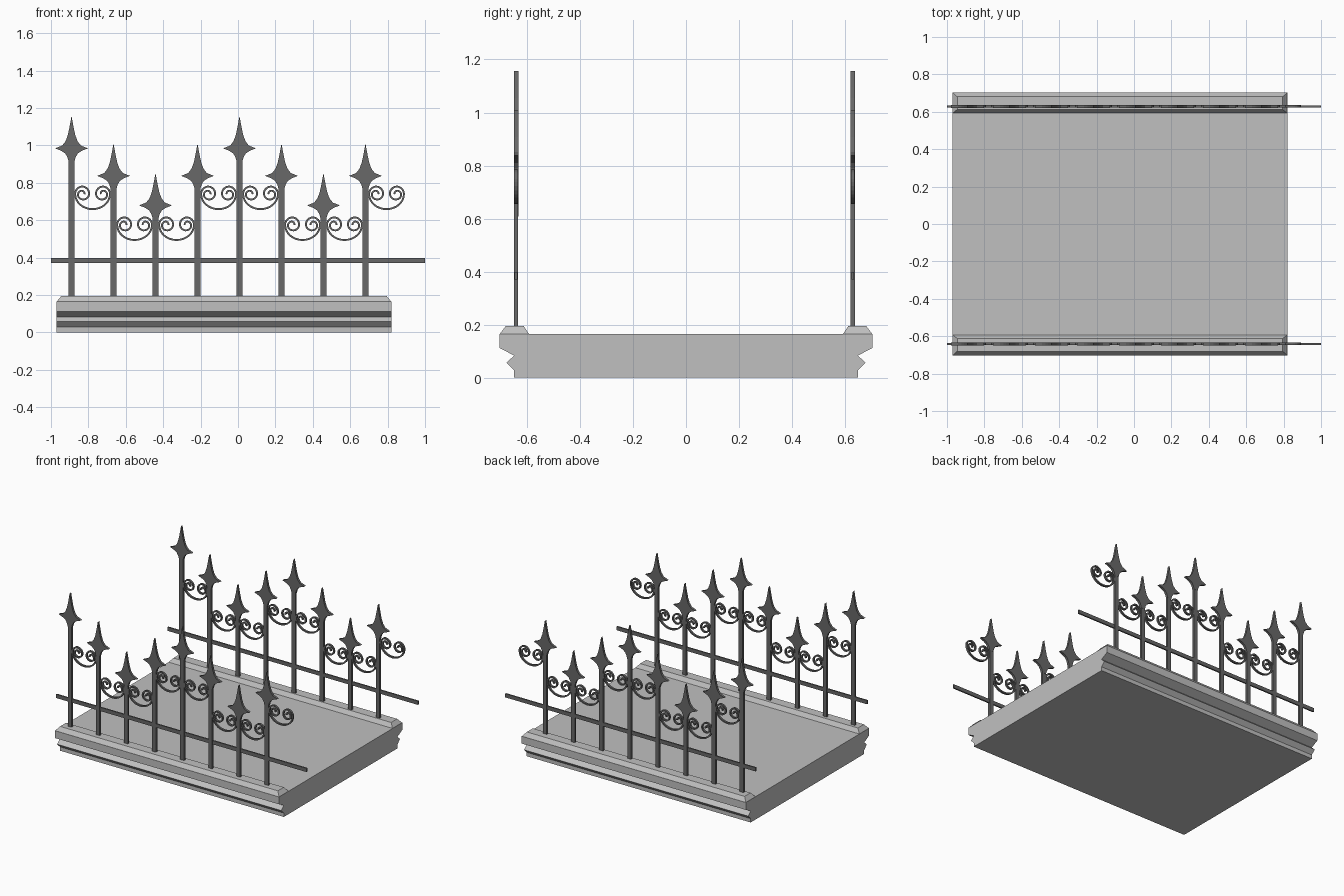
import bpy, bmesh, math
from mathutils import Vector

if "Cube" in bpy.data.objects:
    bpy.data.objects.remove(bpy.data.objects["Cube"])


def material(name, v):
    m = bpy.data.materials.new(name)
    m.diffuse_color = (v, v, v, 1)
    m.use_nodes = True
    m.node_tree.nodes["Principled BSDF"].inputs["Base Color"].default_value = m.diffuse_color
    return m


STONE = material("light_stone", 0.53)
IRON = material("dark_iron", 0.14)


def finish(bm, name, mat):
    bmesh.ops.recalc_face_normals(bm, faces=bm.faces[:])
    me = bpy.data.meshes.new(name)
    bm.to_mesh(me)
    bm.free()
    me.materials.append(mat)
    ob = bpy.data.objects.new(name, me)
    bpy.context.collection.objects.link(ob)
    return ob


def prism(bm, outline, offset):
    """Extrude a closed outline of 3D points by an offset."""
    f = bm.faces.new([bm.verts.new(p) for p in outline])
    r = bmesh.ops.extrude_face_region(bm, geom=[f])
    verts = [g for g in r["geom"] if isinstance(g, bmesh.types.BMVert)]
    bmesh.ops.translate(bm, verts=verts, vec=offset)


def box(bm, x0, x1, y0, y1, z0, z1):
    prism(bm, [(x0, y0, z0), (x1, y0, z0), (x1, y1, z0), (x0, y1, z0)], (0, 0, z1 - z0))


X0, X1 = -0.97, 0.82

# moulded slab: side profile swept along x
half = [(0.648, 0), (0.648, 0.028), (0.677, 0.057), (0.648, 0.083),
        (0.703, 0.112), (0.703, 0.165)]
bm = bmesh.new()
prism(bm, [(X0, y, z) for y, z in half] + [(X0, -y, z) for y, z in reversed(half)],
      (X1 - X0, 0, 0))
finish(bm, "stone_slab", STONE)

# chamfered kerbs under the fences
for side, s in (("front", -1), ("back", 1)):
    bm = bmesh.new()
    rings = []
    for inset, z in ((0, 0.164), (0.025, 0.194)):
        ya, yb = 0.592 + inset * 0.8, 0.703 - inset * 0.9
        rings.append([bm.verts.new((x, s * y, z)) for x, y in
                      ((X0 + inset, ya), (X1 - inset, ya), (X1 - inset, yb), (X0 + inset, yb))])
    bm.faces.new(rings[0])
    bm.faces.new(rings[1])
    for i in range(4):
        j = (i + 1) % 4
        bm.faces.new((rings[0][i], rings[0][j], rings[1][j], rings[1][i]))
    finish(bm, side + "_kerb", STONE)


# half outline of a spear head relative to its tip (x, z)
HEAD = [(0.011, -0.06), (0.02, -0.102), (0.032, -0.135), (0.05, -0.158), (0.088, -0.173),
        (0.055, -0.186), (0.034, -0.2), (0.022, -0.22), (0.015, -0.245)]


def scroll_path():
    """Double scroll centreline: inward spirals joined by a bowl."""
    radii = [0.038, 0.041, 0.037, 0.028, 0.023, 0.018, 0.011]
    pts = []
    for i in range(36, -1, -1):
        k = min(i // 6, 5)
        t = i / 6 - k
        r = radii[k] * (1 - t) + radii[k + 1] * t
        a = math.radians(i * 15)
        pts.append((0.055 + r * math.cos(a), 0.085 + r * math.sin(a)))
    for i in range(1, 9):
        a = math.radians(i * 90 / 8)
        pts.append((0.093 * math.cos(a), 0.085 - 0.08 * math.sin(a)))
    return pts + [(-x, z) for x, z in reversed(pts[:-1])]


def ribbon(bm, path, cx, cy, cz, w, t):
    rings = []
    for i, p in enumerate(path):
        a, b = path[max(i - 1, 0)], path[min(i + 1, len(path) - 1)]
        n = Vector((-(b[1] - a[1]), b[0] - a[0])).normalized() * (w / 2)
        rings.append([bm.verts.new((cx + p[0] + s * n.x, cy + d * t / 2, cz + p[1] + s * n.y))
                      for s, d in ((-1, -1), (1, -1), (1, 1), (-1, 1))])
    for a, b in zip(rings, rings[1:]):
        for i in range(4):
            j = (i + 1) % 4
            bm.faces.new((a[i], a[j], b[j], b[i]))
    bm.faces.new(rings[0])
    bm.faces.new(rings[-1])


TIPS = [1.157, 1.01, 0.852, 1.01]
SCROLL_Z = [0.654, 0.489, 0.489, 0.654]
PATH = scroll_path()

for side, y in (("front", -0.641), ("back", 0.629)):
    posts, heads, scrolls, rail = (bmesh.new() for _ in range(4))
    for i in range(8):
        x, tip = -0.89 + 0.2245 * i, TIPS[i % 4]
        box(posts, x - 0.015, x + 0.015, y - 0.008, y + 0.008, 0.19, tip - 0.23)
        outline = [(0, 0)] + HEAD + [(-a, b) for a, b in reversed(HEAD)]
        prism(heads, [(x + a, y - 0.0085, tip + b) for a, b in outline], (0, 0.017, 0))
        ribbon(scrolls, PATH, x + 0.1125, y, SCROLL_Z[i % 4], 0.01, 0.014)
    box(rail, -1, 1, y - 0.005, y + 0.005, 0.371, 0.398)
    finish(posts, side + "_fence_posts", IRON)
    finish(heads, side + "_spear_heads", IRON)
    finish(scrolls, side + "_scrollwork", IRON)
    finish(rail, side + "_rail", IRON)
